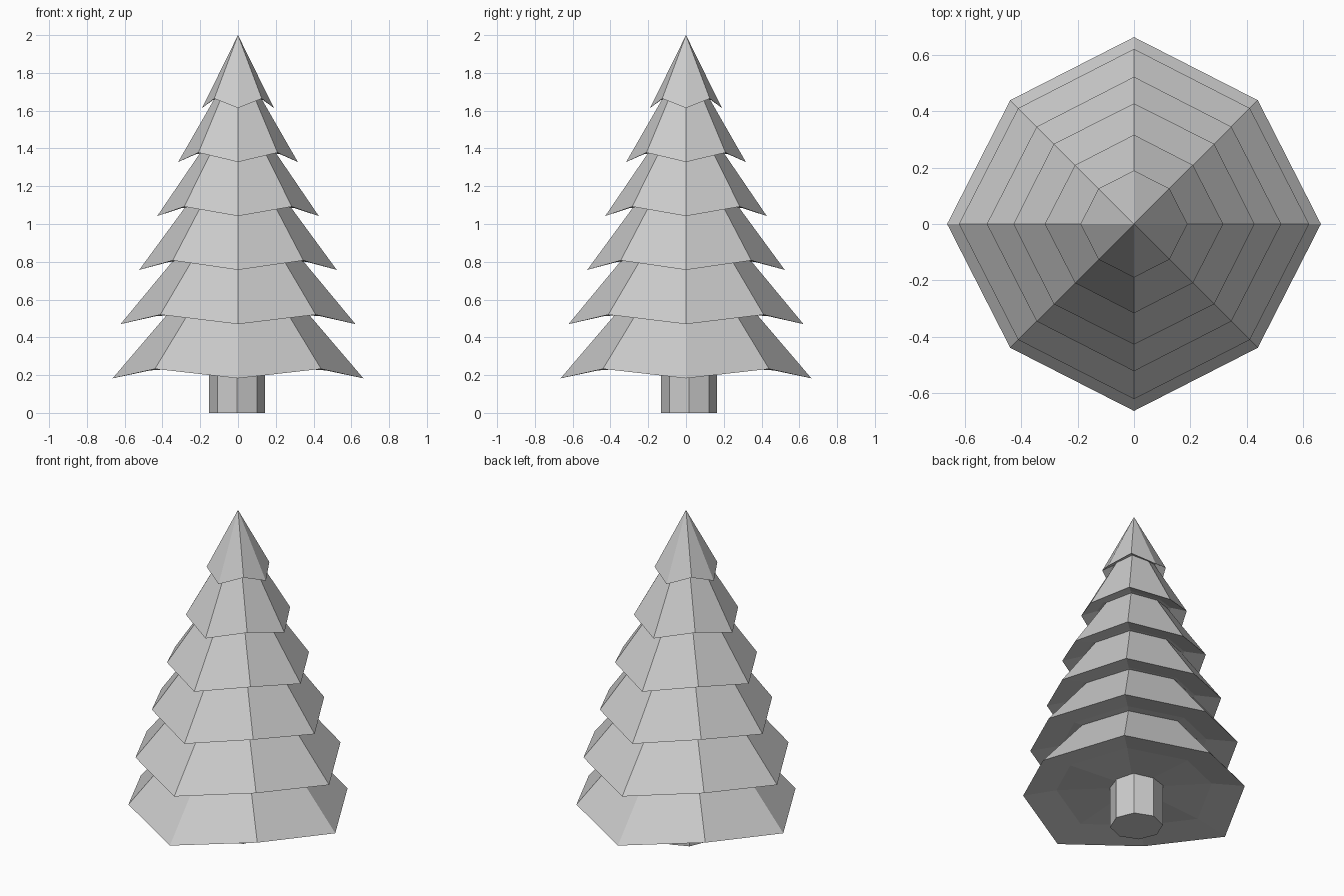
import bpy, bmesh
from math import cos, sin, pi

if "Cube" in bpy.data.objects:
    bpy.data.objects.remove(bpy.data.objects["Cube"])


def ring(bm, radii, heights, cx=0, cy=0):
    # eight points, alternating between axis and diagonal values
    return [bm.verts.new((cx + radii[i % 2] * cos(i * pi / 4),
                          cy + radii[i % 2] * sin(i * pi / 4),
                          heights[i % 2])) for i in range(8)]


def bridge(bm, a, b):
    for i in range(8):
        j = (i + 1) % 8
        bm.faces.new((a[i], a[j], b[j], b[i]))


def fan(bm, loop, z):
    tip = bm.verts.new((0, 0, z))
    for i in range(8):
        bm.faces.new((loop[i], loop[(i + 1) % 8], tip))


def finish(bm, name):
    bmesh.ops.recalc_face_normals(bm, faces=bm.faces)
    mesh = bpy.data.meshes.new(name)
    bm.to_mesh(mesh)
    bm.free()
    bpy.context.collection.objects.link(bpy.data.objects.new(name, mesh))


def branch_tier(name, tip_r, diag_r, z, apex_z):
    bm = bmesh.new()
    rim = ring(bm, (tip_r, diag_r), (z, z + 0.05))
    fan(bm, rim, apex_z)
    # underside: rising border and nearly flat centre
    inner = ring(bm, (tip_r * 0.7, diag_r * 0.7), (z + 0.042, z + 0.076))
    bridge(bm, inner, rim)
    fan(bm, inner, z + 0.072)
    finish(bm, name)


# branch tiers: tip radius, diagonal radius, tip height, apex height
tiers = [
    (0.664, 0.622, 0.183, 0.96),
    (0.622, 0.582, 0.47, 1.22),
    (0.523, 0.489, 0.757, 1.47),
    (0.428, 0.403, 1.042, 1.67),
    (0.317, 0.296, 1.328, 1.88),
    (0.19, 0.178, 1.614, 2.0),
]
for n, t in enumerate(tiers, 1):
    branch_tier(f"branch_tier_{n}", *t)

# trunk, slightly off centre
bm = bmesh.new()
low = ring(bm, (0.148, 0.148), (0, 0), -0.005, 0.016)
high = ring(bm, (0.148, 0.148), (0.3, 0.3), -0.005, 0.016)
bridge(bm, low, high)
bm.faces.new(low)
bm.faces.new(high)
finish(bm, "trunk")
